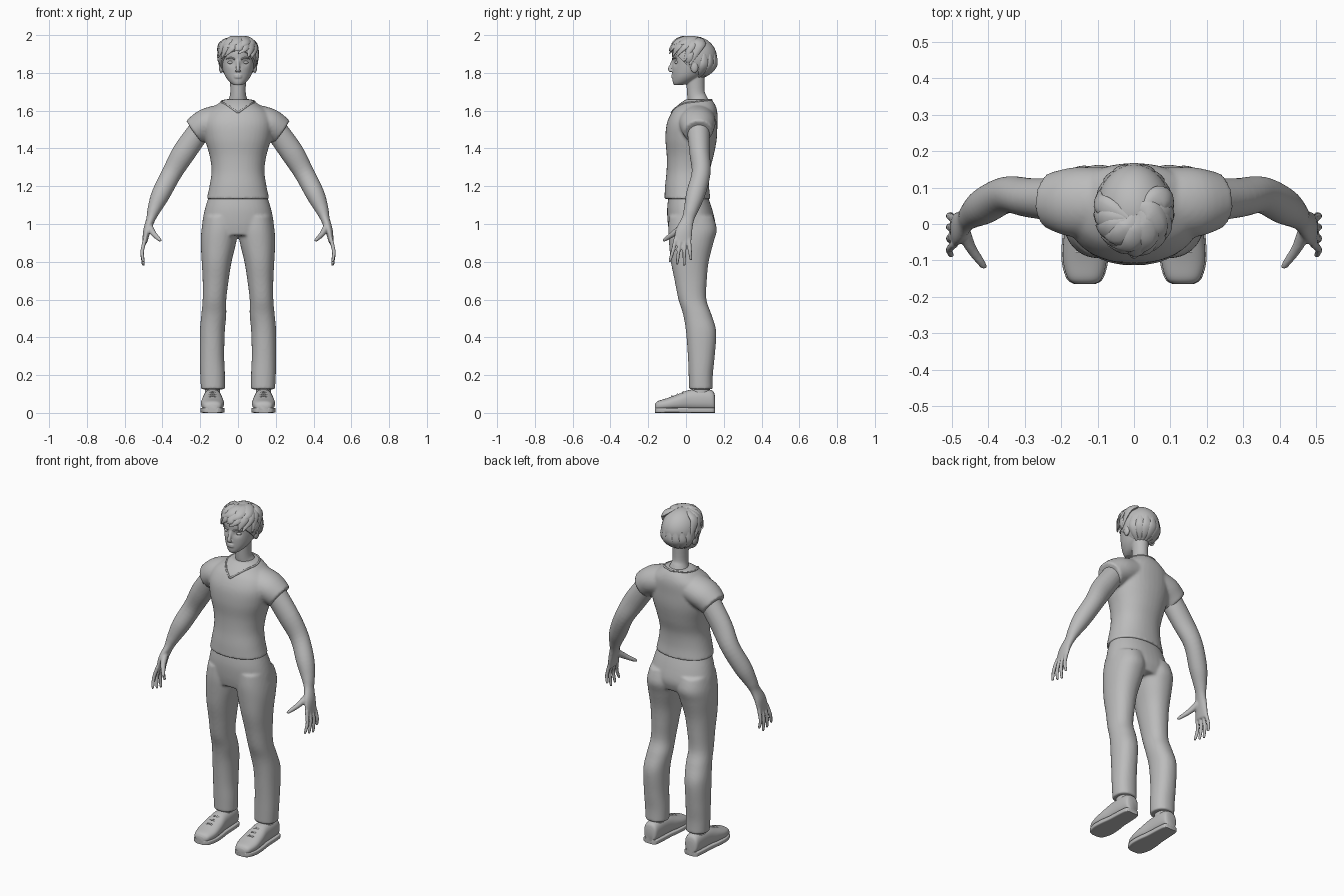
import bpy, bmesh, math, random
from mathutils import Vector, Matrix

random.seed(4)
if "Cube" in bpy.data.objects:
    bpy.data.objects.remove(bpy.data.objects["Cube"])

grey = bpy.data.materials.new("plain grey")
grey.use_nodes = True
grey.diffuse_color = (0.5, 0.5, 0.5, 1)
grey.node_tree.nodes["Principled BSDF"].inputs["Base Color"].default_value = (0.5, 0.5, 0.5, 1)
X, Y, Z = Vector((1, 0, 0)), Vector((0, 1, 0)), Vector((0, 0, 1))


def refine(rows, steps=5):
    """Smoothly interpolate between rows of numbers."""
    rows = [Vector(r) for r in rows]
    out = []
    for i in range(len(rows) - 1):
        b, c = rows[i], rows[i + 1]
        m0 = (c - rows[max(i - 1, 0)]) / 2
        m1 = (rows[min(i + 2, len(rows) - 1)] - b) / 2
        for s in range(steps):
            t = s / steps
            h = t * t * (3 - 2 * t)
            out.append(b * (1 - h) + c * h + m0 * (t * (1 - t) ** 2) - m1 * (t * t * (1 - t)))
    return out + [rows[-1]]


def skin(bm, rings):
    loops = [[bm.verts.new(p) for p in ring] for ring in rings]
    n = len(loops[0])
    for a, b in zip(loops, loops[1:]):
        for i in range(n):
            bm.faces.new((a[i], a[(i + 1) % n], b[(i + 1) % n], b[i]))
    bm.faces.new(loops[0])
    bm.faces.new(loops[-1])


def oval(centre, u, v, n, power=2):
    ring = []
    for i in range(n):
        a = math.tau * i / n
        c, s = math.cos(a), math.sin(a)
        ring.append(centre + u * math.copysign(abs(c) ** (2 / power), c)
                    + v * math.copysign(abs(s) ** (2 / power), s))
    return ring


def loft(bm, rows, along=Z, power=2, n=40):
    """Rows hold position along the axis, then min and max on x and on the other axis."""
    other = Y if along == Z else Z
    skin(bm, [oval(along * t + X * (x0 + x1) / 2 + other * (a + b) / 2,
                   X * (x1 - x0) / 2, other * (b - a) / 2, n, power)
              for t, x0, x1, a, b in refine(rows)])


def body_loft(bm, rows, power=2):
    loft(bm, [(z, -w, w, a, b) for z, w, a, b in rows], power=power)


def tube(bm, rows, up=Y, n=20, steps=5):
    """Rows hold a centre point and the two radii."""
    pts = refine(rows, steps)
    mids = [Vector(p[:3]) for p in pts]
    rings = []
    for i, p in enumerate(pts):
        t = (mids[min(i + 1, len(mids) - 1)] - mids[max(i - 1, 0)]).normalized()
        u = t.cross(up).normalized()
        rings.append(oval(mids[i], u * p[3], u.cross(t) * p[4], n))
    skin(bm, rings)


def ball(bm, centre, size):
    bmesh.ops.create_uvsphere(bm, u_segments=32, v_segments=20, radius=1,
                              matrix=Matrix.Translation(centre) @ Matrix.Diagonal((*size, 1)))


def finish(name, bm, mirror=False, voxel=0, sharp=50):
    bmesh.ops.recalc_face_normals(bm, faces=bm.faces[:])
    mesh = bpy.data.meshes.new(name)
    bm.to_mesh(mesh)
    bm.free()
    mesh.materials.append(grey)
    for f in mesh.polygons:
        f.use_smooth = True
    mesh.set_sharp_from_angle(angle=math.radians(sharp))
    obj = bpy.data.objects.new(name, mesh)
    bpy.context.collection.objects.link(obj)
    if mirror:
        obj.modifiers.new("mirror", "MIRROR")
    if voxel:
        blend = obj.modifiers.new("blend", "REMESH")
        blend.mode = "VOXEL"
        blend.voxel_size = voxel
        blend.use_smooth_shade = True
        relax = obj.modifiers.new("relax", "SMOOTH")
        relax.iterations = 4
    return obj


# Trousers: hips and two legs blended together
bm = bmesh.new()
body_loft(bm, [(1.16, .15, -.09, .11), (1.08, .175, -.1, .138),
               (1.0, .19, -.096, .155), (.94, .185, -.085, .14)], 2.2)
for side in (1, -1):
    leg = [(1.04, .0, .18, -.09, .145), (.97, .0, .193, -.094, .163), (.9, .01, .197, -.09, .145),
           (.8, .034, .192, -.08, .12), (.7, .05, .187, -.06, .11), (.6, .062, .187, -.04, .108),
           (.52, .062, .194, -.015, .135), (.43, .07, .202, 0, .16), (.3, .073, .202, .01, .152),
           (.2, .069, .2, .014, .142), (.125, .069, .196, .016, .142)]
    loft(bm, [(z, side * a, side * b, c, d) for z, a, b, c, d in leg], power=2.2)
finish("trousers", bm, voxel=.008)

# Shirt: torso and short sleeves blended together
bm = bmesh.new()
body_loft(bm, [(1.132, .166, -.114, .13), (1.2, .151, -.111, .122), (1.28, .14, -.103, .126),
               (1.36, .15, -.102, .146), (1.45, .175, -.109, .163), (1.53, .185, -.102, .166),
               (1.59, .165, -.076, .166), (1.63, .115, -.042, .155), (1.66, .07, .0, .135)], 2.2)
for side in (1, -1):
    tube(bm, [(side * .08, .06, 1.555, .08, .095), (side * .165, .06, 1.53, .082, .096),
              (side * .23, .065, 1.487, .074, .077)], n=32)
shirt = finish("shirt", bm, voxel=.008)

# Neckline trim laid on the shirt
bpy.context.view_layer.update()
cloth = shirt.evaluated_get(bpy.context.evaluated_depsgraph_get())
half = refine([(0, .14, 1.66), (.07, .11, 1.66), (.085, .04, 1.64), (.045, -.03, 1.61), (0, -.07, 1.585)])
bm = bmesh.new()
tube(bm, [(*cloth.closest_point_on_mesh(p)[1], .005, .005) for p in half], up=Z, n=8, steps=1)
finish("neckline", bm, mirror=True)

# Bare arms with hands
bm = bmesh.new()
tube(bm, [(.2, .065, 1.5, .06, .06), (.285, .072, 1.38, .062, .054), (.35, .08, 1.27, .053, .05),
          (.41, .05, 1.155, .049, .05), (.445, .026, 1.075, .035, .038), (.462, .01, 1.025, .024, .033),
          (.482, -.01, .965, .02, .044), (.494, -.019, .9, .012, .047)], n=28)
for i, (tip_y, tip_z) in enumerate([(-.085, .8), (-.047, .787), (-.01, .78), (.026, .808)]):
    root = -.055 + .024 * i
    tube(bm, [(.492, root, .92, .011, .011), (.507, (root + tip_y) / 2, .855, .01, .01),
              (.502, tip_y, tip_z + .006, .008, .008), (.501, tip_y, tip_z, .004, .004)], n=12)
tube(bm, [(.472, -.01, .99, .02, .022), (.448, -.065, .95, .015, .016),
          (.415, -.112, .917, .01, .01), (.408, -.122, .912, .005, .005)], up=Z, n=12)
finish("arms_and_hands", bm, mirror=True, voxel=.005)

# Head, neck, nose, lips and ears blended together
bm = bmesh.new()
body_loft(bm, [(1.735, .022, -.064, -.02), (1.75, .043, -.07, .03), (1.78, .066, -.072, .08),
               (1.82, .081, -.073, .12), (1.87, .09, -.073, .145), (1.92, .09, -.07, .15),
               (1.96, .07, -.04, .125), (1.975, .035, 0, .09)])
for v in bm.verts:
    if v.co.y < 0:
        gap = (abs(v.co.x) - .038) ** 2 + (v.co.z - 1.856) ** 2
        v.co.y += .012 * math.exp(-gap / .0003)
tube(bm, [(0, .08, 1.6, .085, .06), (0, .062, 1.655, .052, .053),
          (0, .052, 1.7, .041, .047), (0, .05, 1.8, .045, .05)], n=32)
tube(bm, [(0, -.066, 1.87, .009, .008), (0, -.078, 1.84, .009, .009),
          (0, -.085, 1.818, .012, .011), (0, -.077, 1.808, .014, .006)], n=16)
for z in (1.787, 1.777):
    ball(bm, (0, -.069, z), (.021, .009, .006))
for side in (1, -1):
    ball(bm, (side * .089, .045, 1.832), (.013, .021, .033))
finish("head", bm, voxel=.004)

# Eyes and brows
bm = bmesh.new()
ball(bm, (.038, -.046, 1.855), (.017, .014, .009))
finish("eyes", bm, mirror=True)
bm = bmesh.new()
tube(bm, [(.016, -.07, 1.872, .004, .004), (.038, -.066, 1.88, .004, .004),
          (.062, -.05, 1.874, .002, .003)], up=Z, n=8)
finish("brows", bm, mirror=True)

# Hair cap, cut along the hairline
crown = Vector((0, .042, 1.88))
size = Vector((.103, .122, .114))
bm = bmesh.new()
ball(bm, crown, size)
cut = bmesh.ops.bisect_plane(bm, geom=bm.verts[:] + bm.edges[:] + bm.faces[:], clear_outer=True,
                             plane_co=(0, .01, 1.835), plane_no=(0, -1, -1))
bmesh.ops.holes_fill(bm, edges=bm.edges[:])
finish("hair_cap", bm)


def on_head(turn, rise, lift):
    """Point on the scalp; turn 0 faces front, positive towards the left."""
    a, e = math.radians(turn), math.radians(rise)
    d = Vector((math.sin(a) * math.cos(e), -math.cos(a) * math.cos(e), math.sin(e)))
    return crown + d * size * lift


def lock(bm, stops, width):
    pts = [on_head(*s) for s in stops]
    widths = [width * k for k in (.5, 1, .8, .08)]
    tube(bm, [(*p, w, w * .42) for p, w in zip(pts, widths)], up=pts[1] - crown, n=10)


# Swept fringe, side locks and nape tufts
bm = bmesh.new()
for turn in range(-100, 101, 20):
    end = 12 - abs(turn) * .3 + random.uniform(-6, 6)
    sway = random.uniform(-22, -6)
    lock(bm, [(turn * .6 + 25, 72, .96), (turn + 10, 48, 1.03), (turn, 26, 1.07),
              (turn + sway, end, 1.08)], random.uniform(.026, .034))
for turn in (-50, -20, 15, 45):
    lock(bm, [(turn + 60, 80, .95), (turn + 35, 62, 1.0), (turn + 10, 42, 1.1),
              (turn - 15, 24, 1.13)], .034)
for turn in range(120, 241, 20):
    lock(bm, [(turn, 10, .95), (turn, -18, .98), (turn, -42, .97), (turn, -66, 1.02)], .028)
for side in (1, -1):
    lock(bm, [(side * 85, 30, .97), (side * 80, 10, 1.0), (side * 76, -8, .98), (side * 74, -24, .92)], .022)
finish("hair_locks", bm)

# Shoes: upper, sole, laces and ankle
outline = [(-.165, .025, .045), (-.15, .046, .062), (-.1, .06, .078), (-.04, .058, .1),
           (.02, .05, .122), (.1, .046, .126), (.143, .04, .115), (.154, .024, .085)]
bm = bmesh.new()
loft(bm, [(y, .135 - w, .135 + w, .012, top) for y, w, top in outline], along=Y, power=2.4)
finish("shoe_uppers", bm, mirror=True)
bm = bmesh.new()
loft(bm, [(y, .131 - w, .139 + w, 0, .028) for y, w, top in outline], along=Y, power=6)
finish("shoe_soles", bm, mirror=True, sharp=35)
bm = bmesh.new()
for y, z in ((-.075, .088), (-.045, .098), (-.015, .11)):
    tube(bm, [(.105, y, z - .009, .005, .004), (.135, y, z + .001, .005, .004),
              (.165, y, z - .009, .005, .004)], up=Z, n=8)
finish("laces", bm, mirror=True)
bm = bmesh.new()
tube(bm, [(.135, .075, .06, .042, .055), (.135, .078, .12, .04, .05), (.135, .08, .17, .04, .045)])
finish("ankles", bm, mirror=True)
